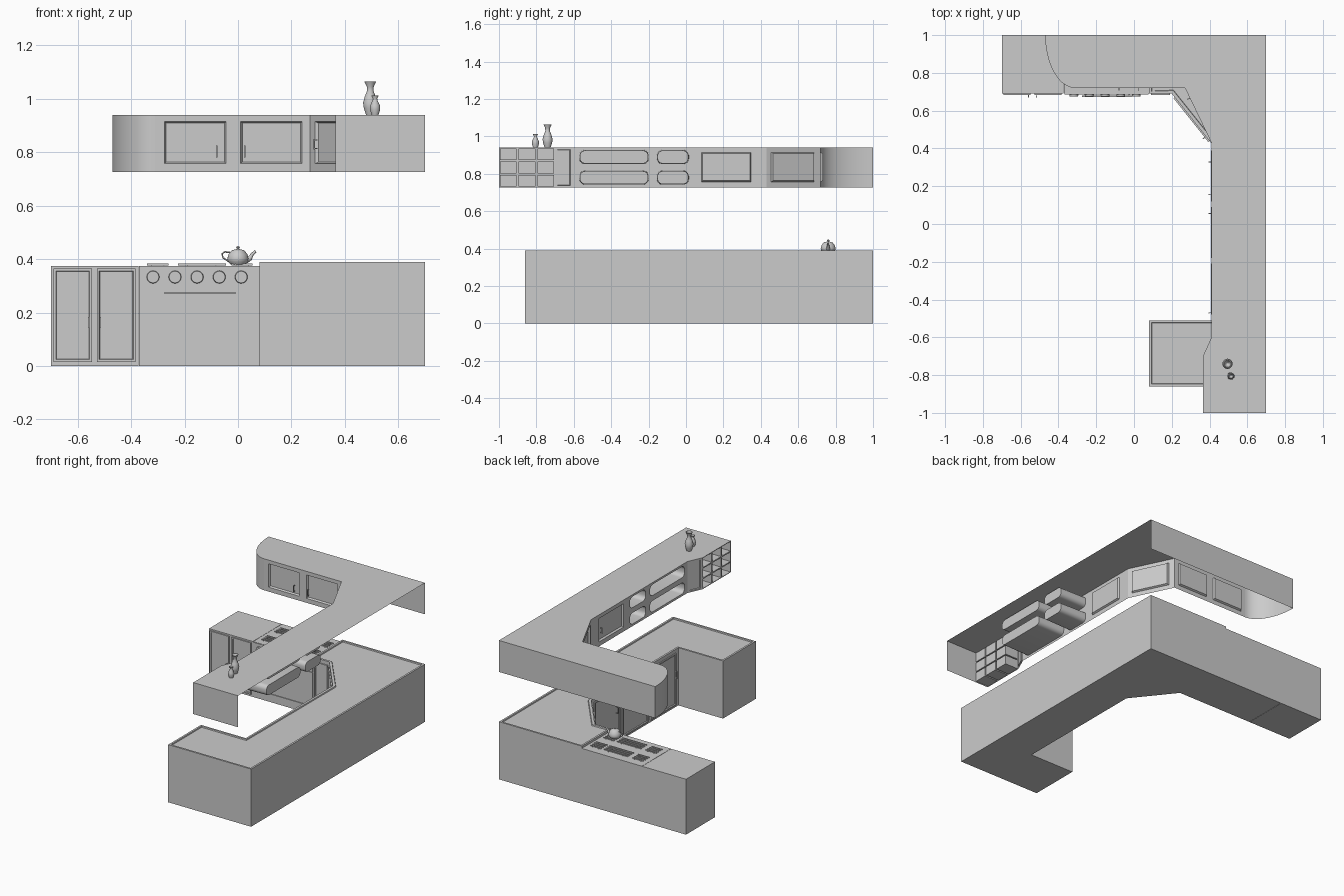
import bpy, bmesh, math
from mathutils import Vector, Matrix

if "Cube" in bpy.data.objects:
    bpy.data.objects.remove(bpy.data.objects["Cube"])


def finish(bm, name, smooth=None):
    bmesh.ops.remove_doubles(bm, verts=bm.verts, dist=1e-5)
    me = bpy.data.meshes.new(name)
    bm.to_mesh(me)
    bm.free()
    ob = bpy.data.objects.new(name, me)
    bpy.context.collection.objects.link(ob)
    if smooth:
        bpy.context.view_layer.objects.active = ob
        bpy.ops.object.select_all(action='DESELECT')
        ob.select_set(True)
        bpy.ops.object.shade_smooth_by_angle(angle=math.radians(smooth))
    return ob


def add_box(bm, c, s, rot=0):
    m = Matrix.Translation(c) @ Matrix.Rotation(rot, 4, 'Z') @ Matrix.Diagonal((*s, 1))
    return bmesh.ops.create_cube(bm, size=1, matrix=m)


def box(name, x0, x1, y0, y1, z0, z1):
    bm = bmesh.new()
    add_box(bm, ((x0 + x1) / 2, (y0 + y1) / 2, (z0 + z1) / 2), (x1 - x0, y1 - y0, z1 - z0))
    return finish(bm, name)


def lathe(name, prof, x, y, n=24):
    bm = bmesh.new()
    vs = [bm.verts.new((x + r, y, z)) for r, z in prof]
    es = [bm.edges.new(e) for e in zip(vs, vs[1:])]
    bmesh.ops.spin(bm, geom=vs + es, cent=(x, y, 0), axis=(0, 0, 1), angle=2 * math.pi, steps=n)
    bmesh.ops.remove_doubles(bm, verts=bm.verts, dist=1e-5)
    bmesh.ops.recalc_face_normals(bm, faces=bm.faces)
    return finish(bm, name, 40)


def tube(name, pts, radii):
    cu = bpy.data.curves.new(name, 'CURVE')
    cu.dimensions, cu.bevel_depth, cu.bevel_resolution, cu.use_fill_caps = '3D', 1, 2, True
    sp = cu.splines.new('POLY')
    sp.points.add(len(pts) - 1)
    for p, co, r in zip(sp.points, pts, radii):
        p.co, p.radius = (*co, 1), r
    ob = bpy.data.objects.new(name, cu)
    bpy.context.collection.objects.link(ob)
    bpy.ops.object.select_all(action='DESELECT')
    bpy.context.view_layer.objects.active = ob
    ob.select_set(True)
    bpy.ops.object.convert(target='MESH')
    bpy.ops.object.shade_smooth_by_angle(angle=math.radians(50))


def frame(p0, p1):
    """Origin, direction and inward normal of a cabinet front."""
    a = Vector((*p0, 0))
    d = (Vector((*p1, 0)) - a).normalized()
    return a, d, Vector((-d.y, d.x, 0))


def handle(name, p0, p1, u, z0, z1, out=0.012):
    a, d, n = frame(p0, p1)
    bm = bmesh.new()
    c, rot = a + d * u, math.atan2(d.y, d.x)
    add_box(bm, c - n * out + Vector((0, 0, (z0 + z1) / 2)), (.005, .005, z1 - z0), rot)
    for z in (z0 + .004, z1 - .004):
        add_box(bm, c - n * out / 2 + Vector((0, 0, z)), (.004, out, .004), rot)
    finish(bm, name)


def door(name, p0, p1, u0, u1, z0, z1, t=.008):
    a, d, n = frame(p0, p1)
    bm = bmesh.new()
    c = a + d * (u0 + u1) / 2 - n * t / 2 + Vector((0, 0, (z0 + z1) / 2))
    add_box(bm, c, (u1 - u0, t, z1 - z0), math.atan2(d.y, d.x))
    bm.normal_update()
    f = min(bm.faces, key=lambda f: f.normal.dot(n))
    bmesh.ops.inset_region(bm, faces=[f], thickness=.012)
    bmesh.ops.inset_region(bm, faces=[f], thickness=.004, depth=-.006)
    finish(bm, name)


def wall(name, p0, p1, z0, z1, cells):
    """Thin front with recessed cells: (u0, u1, z0, z1, corner radius, depth, taper)."""
    a, d, n = frame(p0, p1)
    L = (Vector(p1) - Vector(p0)).length
    us = sorted({0, L} | {c[i] for c in cells for i in (0, 1)})
    zs = sorted({z0, z1} | {c[i] for c in cells for i in (2, 3)})
    bm = bmesh.new()

    def face(pts):
        bm.faces.new([bm.verts.new(a + d * u + n * w + Vector((0, 0, z))) for u, z, w in pts])

    for ua, ub in zip(us, us[1:]):
        for za, zb in zip(zs, zs[1:]):
            um, zm = (ua + ub) / 2, (za + zb) / 2
            if not any(c[0] < um < c[1] and c[2] < zm < c[3] for c in cells):
                face([(ua, za, 0), (ub, za, 0), (ub, zb, 0), (ua, zb, 0)])
    for ua, ub, za, zb, r, dep, tap in cells:
        loop = []
        for k, (cu, cz, sx, sz) in enumerate(((ub, za, -1, 1), (ub, zb, -1, -1), (ua, zb, 1, -1), (ua, za, 1, 1))):
            arc = [(cu, cz)]
            if r:
                arc = []
                for i in range(7):
                    t = math.radians(-90 + 90 * k + 15 * i)
                    arc.append((cu + sx * r + r * math.cos(t), cz + sz * r + r * math.sin(t)))
                face([(cu, cz, 0)] + [(u, z, 0) for u, z in reversed(arc)])
            loop += arc
        um, zm = (ua + ub) / 2, (za + zb) / 2
        ku, kz = 1 - 2 * tap / (ub - ua), 1 - 2 * tap / (zb - za)
        back = [(um + (u - um) * ku, zm + (z - zm) * kz, dep) for u, z in loop]
        for i in range(len(loop)):
            j = (i + 1) % len(loop)
            face([(*loop[i], 0), (*loop[j], 0), back[j], back[i]])
        face(back)
    finish(bm, name, 30)


def prism(name, pts, z0, z1, lip=0):
    bm = bmesh.new()
    f = bm.faces.new([bm.verts.new((x, y, z0)) for x, y in pts])
    r = bmesh.ops.extrude_face_region(bm, geom=[f])
    bmesh.ops.translate(bm, vec=(0, 0, z1 - z0), verts=[v for v in r['geom'] if isinstance(v, bmesh.types.BMVert)])
    bmesh.ops.recalc_face_normals(bm, faces=bm.faces)
    bm.normal_update()
    if lip:
        top = max(bm.faces, key=lambda f: f.normal.z)
        bmesh.ops.inset_region(bm, faces=[top], thickness=lip)
        bmesh.ops.inset_region(bm, faces=[top], thickness=.003, depth=-.007)
    finish(bm, name)


# lower cabinets, with a lipped worktop and peninsula
A, B, C, D = (.08, .69), (.20, .69), (.415, .42), (.415, -.51)
prism('base_cabinet', [A, B, C, D, (.08, -.51), (.08, -.86), (.70, -.86), (.70, 1), (.08, 1)], 0, .39, .018)
box('side_cabinet', -.70, -.372, .69, 1, 0, .375)
F0 = (-.70, .69)
for i, (u0, u1, h) in enumerate(((.01, .153, .142), (.172, .317, .185))):
    door(f'side_door_{i}', F0, A, u0, u1, .015, .365)
    handle(f'side_door_handle_{i}', F0, A, h, .145, .183, .018)
door('narrow_base_door', A, B, .01, .11, .015, .365)
door('corner_base_door', B, C, .025, .32, .015, .365)
handle('corner_base_handle', B, C, .29, .2, .25, .018)
for i, (u0, u1, h) in enumerate(((.03, .30, .265), (.33, .60, .365), (.63, .90, .89))):
    door(f'base_door_{i}', C, D, u0, u1, .015, .365)
    handle(f'base_handle_{i}', C, D, h, .2, .25, .018)

# stove
box('stove_body', -.37, .08, .69, 1, 0, .375)
box('oven_door', -.368, .078, .685, .69, .063, .286)
box('oven_drawer', -.368, .078, .685, .69, .004, .057)
box('control_panel', -.368, .078, .686, .69, .29, .373)
bm = bmesh.new()
add_box(bm, (-.1425, .676, .273), (.265, .006, .008))
for x in (-.26, -.025):
    add_box(bm, (x, .682, .273), (.008, .012, .006))
finish(bm, 'oven_handle')
bm = bmesh.new()
for x in (-.318, -.236, -.153, -.07, .012):
    bmesh.ops.create_cone(bm, cap_ends=True, segments=20, radius1=.024, radius2=.022, depth=.012,
                          matrix=Matrix.Translation((x, .681, .333)) @ Matrix.Rotation(math.pi / 2, 4, 'X'))
finish(bm, 'stove_knobs', 30)
bm = bmesh.new()
for x, w in ((-.30, .08), (-.135, .18), (.015, .08)):
    for y in (.77, .91):
        for k in (-1.5, -.5, .5, 1.5):
            add_box(bm, (x, y + k * .02, .380), (w, .005, .006))
        for s in (-.3, .3):
            add_box(bm, (x + s * w, y, .378), (.005, .075, .006))
finish(bm, 'burner_grates')

# upper cabinet shell: top, back, end, rounded left end
Z0, Z1 = .727, .94
P = [(-.31, .72), (.27, .72), (.41, .43), (.41, -.60), (.365, -.70), (.365, -1), (.70, -1)]
arc = [(-.31 - .16 * math.cos(t), 1 - .28 * math.sin(t)) for t in (math.pi / 40 * i for i in range(21))]
bm = bmesh.new()
bm.faces.new([bm.verts.new((x, y, Z1)) for x, y in arc[:-1] + P + [(.70, 1)]])
finish(bm, 'upper_top')
bm = bmesh.new()
for p, q in zip(arc, arc[1:]):
    bm.faces.new([bm.verts.new(v) for v in ((*p, Z0), (*q, Z0), (*q, Z1), (*p, Z1))])
finish(bm, 'upper_rounded_end', 30)
wall('upper_back', (.70, 1), (-.47, 1), Z0, Z1, [])
wall('upper_end', P[5], P[6], Z0, Z1, [])

# upper fronts: recessed doors, rounded niches, square cubbies
dz = (.757, .915, 0, .012, .006)
wall('upper_front', P[0], P[1], Z0, Z1, [(.035, .265, *dz), (.32, .55, *dz)])
handle('upper_handle_left', P[0], P[1], .23, .78, .825)
handle('upper_handle_right', P[0], P[1], .335, .78, .825)
wall('upper_corner', P[1], P[2], Z0, Z1, [(.04, .295, *dz)])
handle('upper_corner_handle', P[1], P[2], .06, .81, .85)
niches = [(u0, u1, z0, z0 + .075, .03, .2, .003)
          for u0, u1 in ((.415, .585), (.63, 1.0)) for z0 in (.742, .852)]
wall('upper_side_front', P[2], P[3], Z0, Z1, [(.083, .347, *dz)] + niches)
handle('upper_side_handle', P[2], P[3], .102, .81, .85)
wall('upper_angled_panel', P[3], P[4], Z0, Z1, [(.018, .095, .737, .93, 0, .006, .003)])
wall('upper_cubbies', P[4], P[5], Z0, Z1,
     [(.1 * i + .005, .1 * i + .095, Z0 + .071 * j + .004, Z0 + .071 * j + .067, 0, .1, 0)
      for i in range(3) for j in range(3)])

# vases
lathe('large_vase', [(0, .94), (.016, .94), (.024, .965), (.027, .985), (.02, 1.01), (.012, 1.03),
                     (.013, 1.045), (.022, 1.064), (.018, 1.064), (.009, 1.04), (0, 1.03)], .495, -.74)
lathe('small_vase', [(0, .94), (.013, .94), (.019, .96), (.018, .975), (.009, .995), (.008, 1.0),
                     (.014, 1.012), (.011, 1.012), (.005, 1.0), (0, .995)], .513, -.805)

# teapot
lathe('teapot_body', [(0, .38), (.028, .38), (.038, .392), (.040, .402), (.035, .418), (.026, .43), (.024, .432),
                      (.012, .436), (.004, .438), (.007, .444), (.004, .448), (0, .449)], 0, .76)
tube('teapot_spout', [(.03, .76, .396), (.045, .76, .403), (.053, .76, .418), (.066, .76, .43)],
     [.012, .009, .006, .005])
tube('teapot_handle', [(-.03, .76, .426), (-.05, .76, .427), (-.06, .76, .42), (-.056, .76, .405), (-.036, .76, .392)],
     [.003] * 5)
